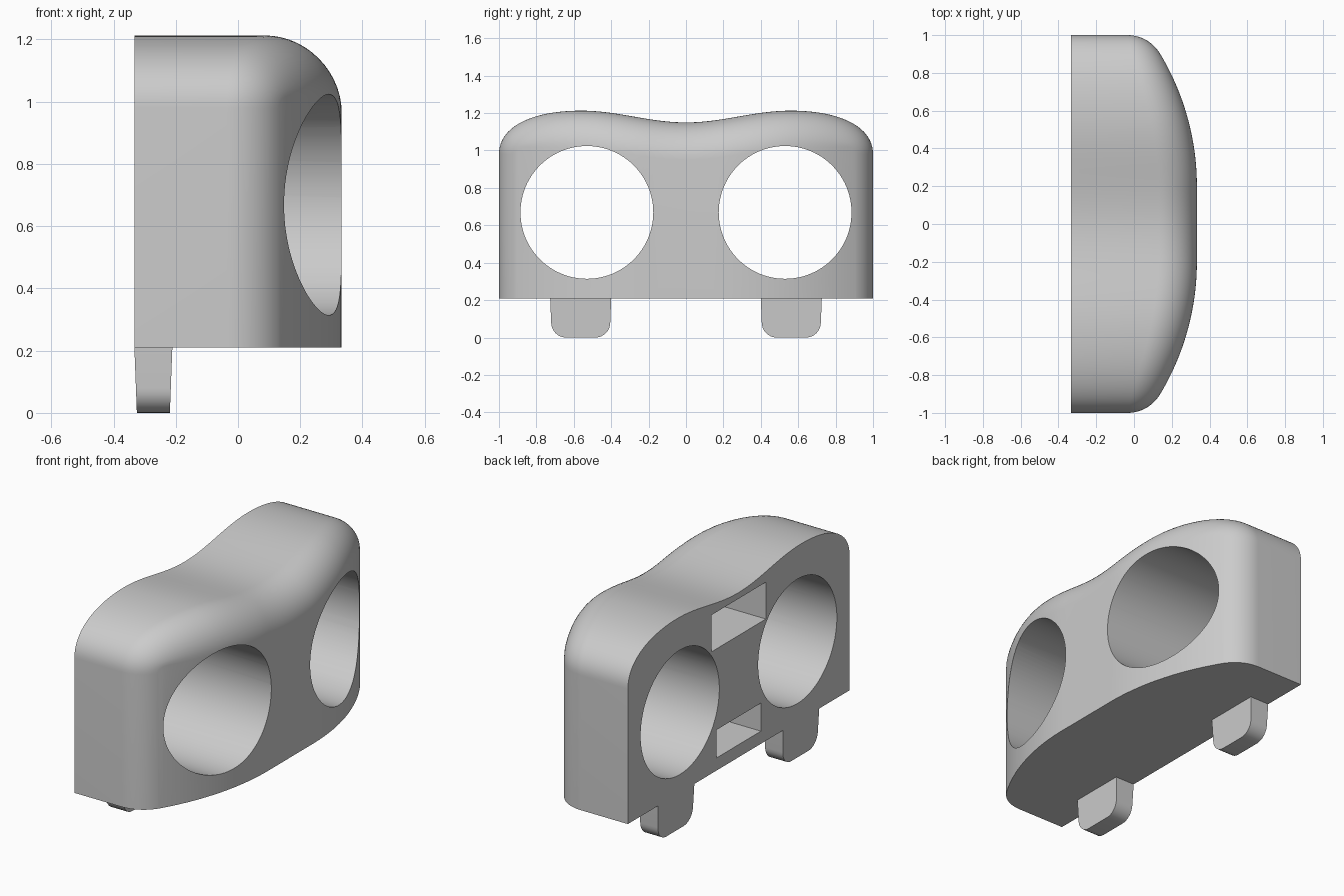
import bpy, bmesh, math
from mathutils import Vector
from mathutils.geometry import interpolate_bezier

cube = bpy.data.objects.get("Cube")
if cube:
    bpy.data.objects.remove(cube)

BACK, FRONT, BASE = -0.333, 0.333, 0.21
FLAT, BULGE_R, FILLET = 0.2, 1.36, 0.2

grey = bpy.data.materials.new("plain grey")
grey.use_nodes = True
grey.diffuse_color = (0.6, 0.6, 0.6, 1)
grey.node_tree.nodes["Principled BSDF"].inputs["Base Color"].default_value = (0.6, 0.6, 0.6, 1)


def finish(bm, name):
    bmesh.ops.recalc_face_normals(bm, faces=bm.faces)
    mesh = bpy.data.meshes.new(name)
    bm.to_mesh(mesh)
    bm.free()
    mesh.materials.append(grey)
    obj = bpy.data.objects.new(name, mesh)
    bpy.context.collection.objects.link(obj)
    return obj


def smooth(obj):
    bpy.ops.object.select_all(action="DESELECT")
    obj.select_set(True)
    bpy.context.view_layer.objects.active = obj
    bpy.ops.object.shade_smooth_by_angle(angle=math.radians(30))


def bulge(y):
    """Plan of the front: a flat middle running into arcs."""
    u = max(abs(y) - FLAT, 0)
    return FRONT - BULGE_R + math.sqrt(BULGE_R ** 2 - u * u)


def bezier(*pts, n=24):
    return [Vector(p[:2]) for p in interpolate_bezier(*[Vector((*p, 0)) for p in pts], n)]


# Half outline in y, z: straight side, hump, then the dip in the middle
outline = [Vector((1, BASE))]
outline += bezier((1, 0.98), (1, 1.13), (0.82, 1.213), (0.56, 1.213))
outline += bezier((0.56, 1.213), (0.36, 1.213), (0.2, 1.15), (0, 1.15))[1:]


def inward(i):
    if i <= 1:
        return Vector((-1, 0))
    if i == len(outline) - 1:
        return Vector((0, -1))
    t = (outline[i + 1] - outline[i - 1]).normalized()
    return Vector((-t.y, t.x))


# Half body: back outline, then a rolled edge up to the bulging face
STEPS = 14
bm = bmesh.new()
columns = []
for i, p in enumerate(outline):
    n = inward(i)
    rim = bulge(p.x)
    slope = math.atan((bulge(p.x + n.x * 0.1) - rim) / 0.1)
    sweep = math.pi / 2 - slope
    start = rim - FILLET * math.tan(sweep / 2)
    col = [bm.verts.new((BACK, p.x, p.y))]
    for k in range(STEPS + 1):
        a = sweep * k / STEPS
        q = p + n * FILLET * (1 - math.cos(a))
        x = bulge(q.x) if k == STEPS else start + FILLET * math.sin(a)
        col.append(bm.verts.new((x, q.x, q.y)))
    columns.append(col)
for a, b in zip(columns, columns[1:]):
    for k in range(STEPS + 1):
        bm.faces.new((a[k], a[k + 1], b[k + 1], b[k]))

# Bulging front face runs straight down to the base
feet = [columns[0][-1]]
feet += [bm.verts.new((c[-1].co.x, c[-1].co.y, BASE)) for c in columns[2:]]
tops = [c[-1] for c in columns[1:]]
for j in range(len(feet) - 1):
    bm.faces.new((tops[j], tops[j + 1], feet[j + 1], feet[j]))

# Back, base and a temporary cap on the middle plane
corner = bm.verts.new((BACK, 0, BASE))
bm.faces.new([c[0] for c in columns] + [corner])
bm.faces.new(columns[0][:-1] + feet + [corner])
bm.faces.new(columns[-1] + [feet[-1], corner])
body = finish(bm, "body")


# Cutters: rectangular back slots and a round through hole
def slot_cutter(name, width, low, high):
    bm = bmesh.new()
    bmesh.ops.create_cube(bm, size=1)
    for v in bm.verts:
        v.co.x = BACK - 0.1 if v.co.x < 0 else BACK + 0.3
        v.co.y *= width
        v.co.z = low if v.co.z < 0 else high
    return finish(bm, name)


def hole_cutter(name):
    bm = bmesh.new()
    bmesh.ops.create_cone(bm, cap_ends=True, segments=96, radius1=0.355, radius2=0.355, depth=2)
    for v in bm.verts:
        v.co = Vector((v.co.z, v.co.x + 0.53, v.co.y + 0.669))
    return finish(bm, name)


cutters = [slot_cutter("lower_slot_cutter", 0.4, 0.282, 0.442),
           slot_cutter("upper_slot_cutter", 0.49, 0.905, 1.115),
           hole_cutter("hole_cutter")]
bpy.context.view_layer.objects.active = body
bpy.context.view_layer.update()
for cutter in cutters:
    cutter.hide_render = True
    mod = body.modifiers.new(cutter.name, "BOOLEAN")
    mod.operation = "DIFFERENCE"
    mod.solver = "EXACT"
    mod.object = cutter
    bpy.ops.object.modifier_apply(modifier=mod.name)
for cutter in cutters:
    bpy.data.objects.remove(cutter)

# Drop the cap and mirror the half
bm = bmesh.new()
bm.from_mesh(body.data)
cap = [f for f in bm.faces if all(abs(v.co.y) < 1e-4 for v in f.verts)]
bmesh.ops.delete(bm, geom=cap, context="FACES")
bm.to_mesh(body.data)
bm.free()
mirror = body.modifiers.new("mirror", "MIRROR")
mirror.use_axis = (False, True, False)
bpy.ops.object.modifier_apply(modifier=mirror.name)
smooth(body)


# Pegs: slightly tapered tabs with rounded lower corners
def peg(name, y):
    bm = bmesh.new()
    r, w = 0.08, 0.163
    profile = [(-w, BASE)]
    for side, begin in ((-1, math.pi), (1, 1.5 * math.pi)):
        for k in range(9):
            a = begin + k / 8 * math.pi / 2
            profile.append((side * (w - 0.005 - r) + r * math.cos(a), r + r * math.sin(a)))
    profile.append((w, BASE))
    rings = []
    for x, lean in ((BACK, 1), (BACK + 0.122, -1)):
        rings.append([bm.verts.new((x + lean * 0.008 * (1 - z / BASE), y + py, z)) for py, z in profile])
    back, front = rings
    bm.faces.new(back)
    bm.faces.new(front)
    for k in range(len(back)):
        j = (k + 1) % len(back)
        bm.faces.new((back[k], back[j], front[j], front[k]))
    smooth(finish(bm, name))


peg("peg_front", -0.563)
peg("peg_back", 0.563)
